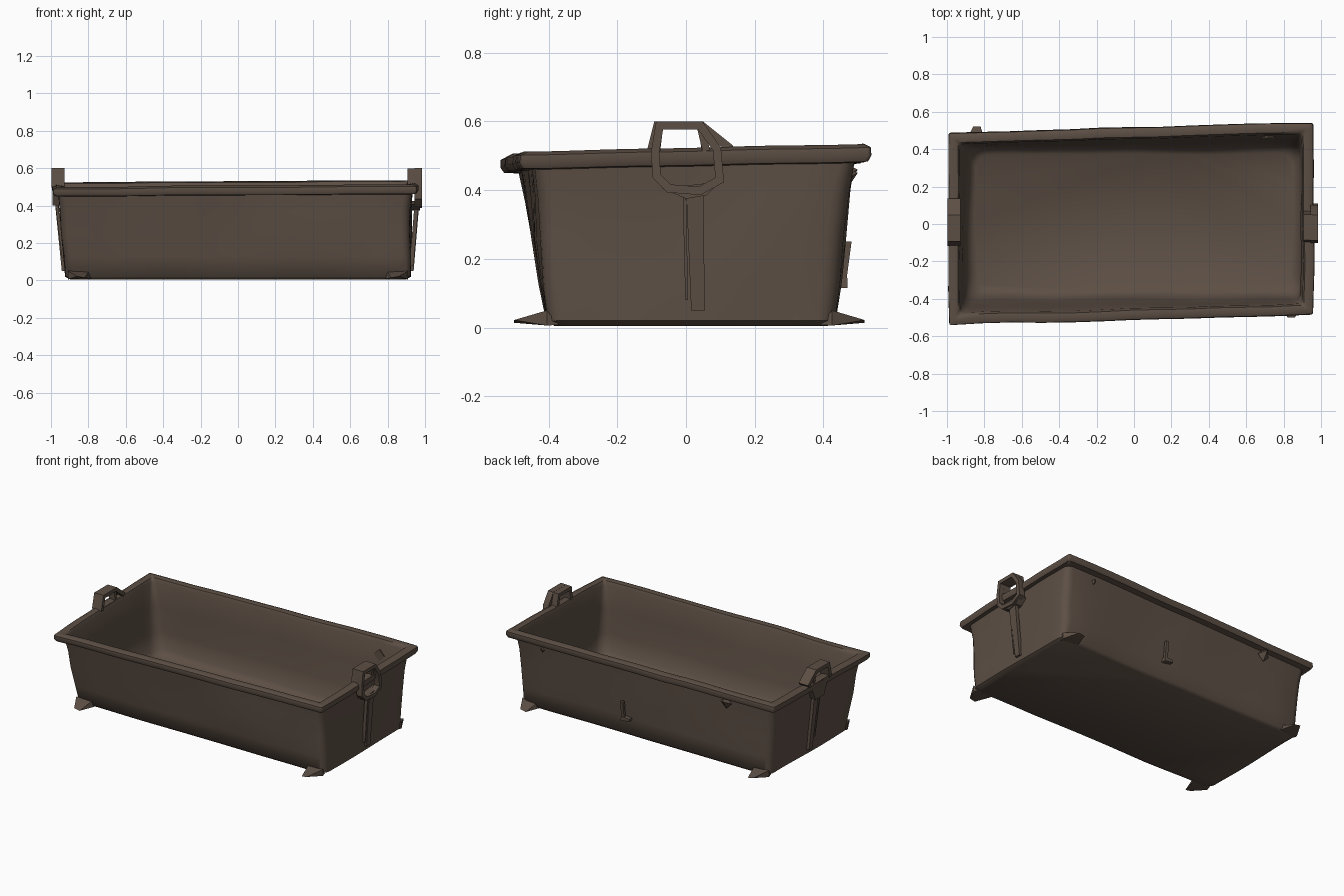
import bpy, bmesh, math
from mathutils import Vector, noise

cube = bpy.data.objects.get("Cube")
if cube:
    bpy.data.objects.remove(cube, do_unlink=True)

COLOR = (0.108, 0.078, 0.059, 1)
mat = bpy.data.materials.new("weathered_brown")
mat.use_nodes = True
mat.diffuse_color = COLOR
bsdf = mat.node_tree.nodes["Principled BSDF"]
bsdf.inputs["Base Color"].default_value = COLOR
bsdf.inputs["Roughness"].default_value = 0.9


def finish(name, bm, angle=35):
    """Turn a bmesh into a coloured object with sharp edges kept."""
    bmesh.ops.recalc_face_normals(bm, faces=bm.faces)
    me = bpy.data.meshes.new(name)
    bm.to_mesh(me)
    bm.free()
    me.materials.append(mat)
    ob = bpy.data.objects.new(name, me)
    bpy.context.collection.objects.link(ob)
    bpy.ops.object.select_all(action='DESELECT')
    ob.select_set(True)
    bpy.context.view_layer.objects.active = ob
    bpy.ops.object.shade_smooth_by_angle(angle=math.radians(angle))
    return ob


def warp(p, rough):
    """Skew the upper part and dent the surface slightly."""
    h = p.z / 0.5
    wob = noise.noise_vector(p * 3.0) * rough
    return Vector((p.x - 0.016 * h + wob.x,
                   p.y + 0.025 * p.x * h + 0.015 * (1 - h) + wob.y,
                   p.z + (0.012 * p.y / 0.5 + 0.006 * p.x) * h + wob.z * h * 0.5))


def ring(hx, hy, z, r, side=12, arc=4):
    """Rounded rectangle loop with extra points along each side."""
    corners = []
    for sx, sy, a0 in ((1, 1, 0), (-1, 1, 90), (-1, -1, 180), (1, -1, 270)):
        corners.append([Vector((sx * (hx - r) + r * math.cos(math.radians(a0 + 90 * i / arc)),
                                sy * (hy - r) + r * math.sin(math.radians(a0 + 90 * i / arc)), z))
                        for i in range(arc + 1)])
    pts = []
    for i, c in enumerate(corners):
        nxt = corners[(i + 1) % 4][0]
        pts += c
        pts += [c[-1].lerp(nxt, k / side) for k in range(1, side)]
    return pts


# Tub: half length, half width, height, corner radius, roughness
profile = [
    (0.895, 0.395, 0.005, 0.04, 0.004),
    (0.920, 0.415, 0.020, 0.05, 0.008),
    (0.925, 0.430, 0.130, 0.05, 0.014),
    (0.932, 0.445, 0.260, 0.05, 0.016),
    (0.938, 0.457, 0.380, 0.05, 0.012),
    (0.945, 0.467, 0.465, 0.04, 0.008),
    (0.968, 0.506, 0.468, 0.012, 0.009),
    (0.977, 0.515, 0.485, 0.012, 0.009),
    (0.975, 0.512, 0.508, 0.012, 0.009),
    (0.955, 0.492, 0.518, 0.012, 0.009),
    (0.925, 0.463, 0.512, 0.015, 0.009),
    (0.916, 0.453, 0.490, 0.025, 0.009),
    (0.905, 0.438, 0.340, 0.05, 0.012),
    (0.897, 0.415, 0.180, 0.06, 0.014),
    (0.885, 0.395, 0.070, 0.07, 0.012),
    (0.850, 0.360, 0.038, 0.07, 0.008),
]
bm = bmesh.new()
loops = [[bm.verts.new(warp(p, rough)) for p in ring(hx, hy, z, r)]
         for hx, hy, z, r, rough in profile]
for a, b in zip(loops, loops[1:]):
    for i in range(len(a)):
        j = (i + 1) % len(a)
        bm.faces.new((a[i], a[j], b[j], b[i]))
bm.faces.new(loops[0][::-1])
bm.faces.new(loops[-1])
finish("tub", bm, 50)


def band(name, pts, x0, x1, thick, closed=False):
    """Flat bar bent along a (y, z) path and spanning x0 to x1."""
    n = len(pts)
    path = [Vector(p) for p in pts]
    bm = bmesh.new()
    sections = []
    for i, p in enumerate(path):
        prev = path[i - 1] if closed or i else p
        nxt = path[(i + 1) % n] if closed or i < n - 1 else p
        d1 = (p - prev).normalized() if i or closed else (nxt - p).normalized()
        d2 = (nxt - p).normalized() if i < n - 1 or closed else d1
        t = (d1 + d2).normalized()
        off = Vector((-t.y, t.x)) * (thick / 2 / max(0.5, t.dot(d1)))
        sections.append([bm.verts.new((x, *(p + off * s)))
                         for x, s in ((x0, 1), (x1, 1), (x1, -1), (x0, -1))])
    for i in range(n if closed else n - 1):
        a, b = sections[i], sections[(i + 1) % n]
        for k in range(4):
            m = (k + 1) % 4
            bm.faces.new((a[k], a[m], b[m], b[k]))
    if not closed:
        bm.faces.new(sections[0])
        bm.faces.new(sections[-1])
    return finish(name, bm)


def hull(name, pts):
    """Solid wrapped around a few points."""
    bm = bmesh.new()
    vs = [bm.verts.new(p) for p in pts]
    bmesh.ops.convex_hull(bm, input=vs)
    return finish(name, bm, 20)


def bar(name, a, b, w, d):
    """Tapering straight bar, w wide in y and d deep in x."""
    return hull(name, [(p[0] + sx * d / 2, p[1] + sy * w * s / 2, p[2])
                       for p, s in ((a, 1), (b, 0.8))
                       for sx in (-1, 1) for sy in (-1, 1)])


# Handle ring on the left end, standing over the rim
band("left_handle_ring", [(-0.09, 0.51), (-0.077, 0.588), (0.042, 0.588), (0.09, 0.52),
                          (0.098, 0.43), (0.04, 0.398), (-0.05, 0.405), (-0.085, 0.44)],
     0.945, 0.985, 0.024, True)
band("left_handle_clasp", [(-0.088, 0.50), (-0.077, 0.588), (0.042, 0.588), (0.06, 0.51)],
     0.905, 0.955, 0.022)
bar("left_strap", (0.958, 0.025, 0.41), (0.928, 0.035, 0.05), 0.05, 0.022)
bar("left_strap_thin", (0.955, -0.005, 0.41), (0.928, 0.002, 0.08), 0.010, 0.022)
hull("left_strap_collar", [(x, y, z) for x in (0.925, 0.972)
                           for y, z in ((-0.07, 0.405), (0.10, 0.425), (0.06, 0.385), (0.0, 0.375))])

# Handle arch on the right end, with a sloping brace
band("right_handle_arch", [(-0.105, 0.50), (-0.083, 0.588), (0.045, 0.588), (0.13, 0.52)],
     -0.997, -0.928, 0.024)
band("right_handle_brace", [(0.055, 0.50), (0.05, 0.58)], -0.985, -0.94, 0.02)
hull("right_handle_plate", [(x, y, z) for x in (-0.992, -0.94)
                            for y, z in ((-0.09, 0.51), (0.10, 0.51), (0.05, 0.40), (-0.04, 0.40))])
bar("right_strap", (-0.97, 0.02, 0.43), (-0.932, 0.03, 0.05), 0.045, 0.02)
bar("right_strap_thin", (-0.972, -0.02, 0.43), (-0.935, -0.012, 0.12), 0.012, 0.015)

# Pointed feet at the bottom corners
for side, sx in (("left", 1), ("right", -1)):
    for end, sy, tip in (("front", -1, -0.50), ("back", 1, 0.52)):
        base = sy * 0.38 + 0.01
        edge = sy * 0.415 + 0.01
        hull(f"{end}_{side}_foot",
             [(sx * x, y, z) for x, y, z in (
                 (0.78, base, 0.008), (0.90, base, 0.008), (0.80, edge, 0.045),
                 (0.91, edge, 0.05), (0.82, tip, 0.014), (0.86, tip, 0.022),
                 (0.91, edge, 0.006))])

# Small hook on the back wall
bar("back_hook_stem", (0.14, 0.472, 0.25), (0.14, 0.458, 0.13), 0.02, 0.02)
hull("back_hook_foot", [(x, y, z) for x, z in ((0.09, 0.125), (0.155, 0.115), (0.15, 0.145), (0.09, 0.14))
                        for y in (0.44, 0.47)])

# Ragged flaps below the rim
for i, (x, z) in enumerate(((-0.62, 0.44), (0.72, 0.43))):
    hull(f"back_flap_{i}", [(x - 0.04, 0.46, z), (x + 0.04, 0.46, z), (x, 0.50, z + 0.02),
                            (x, 0.46, z - 0.04), (x, 0.46, z + 0.04)])
